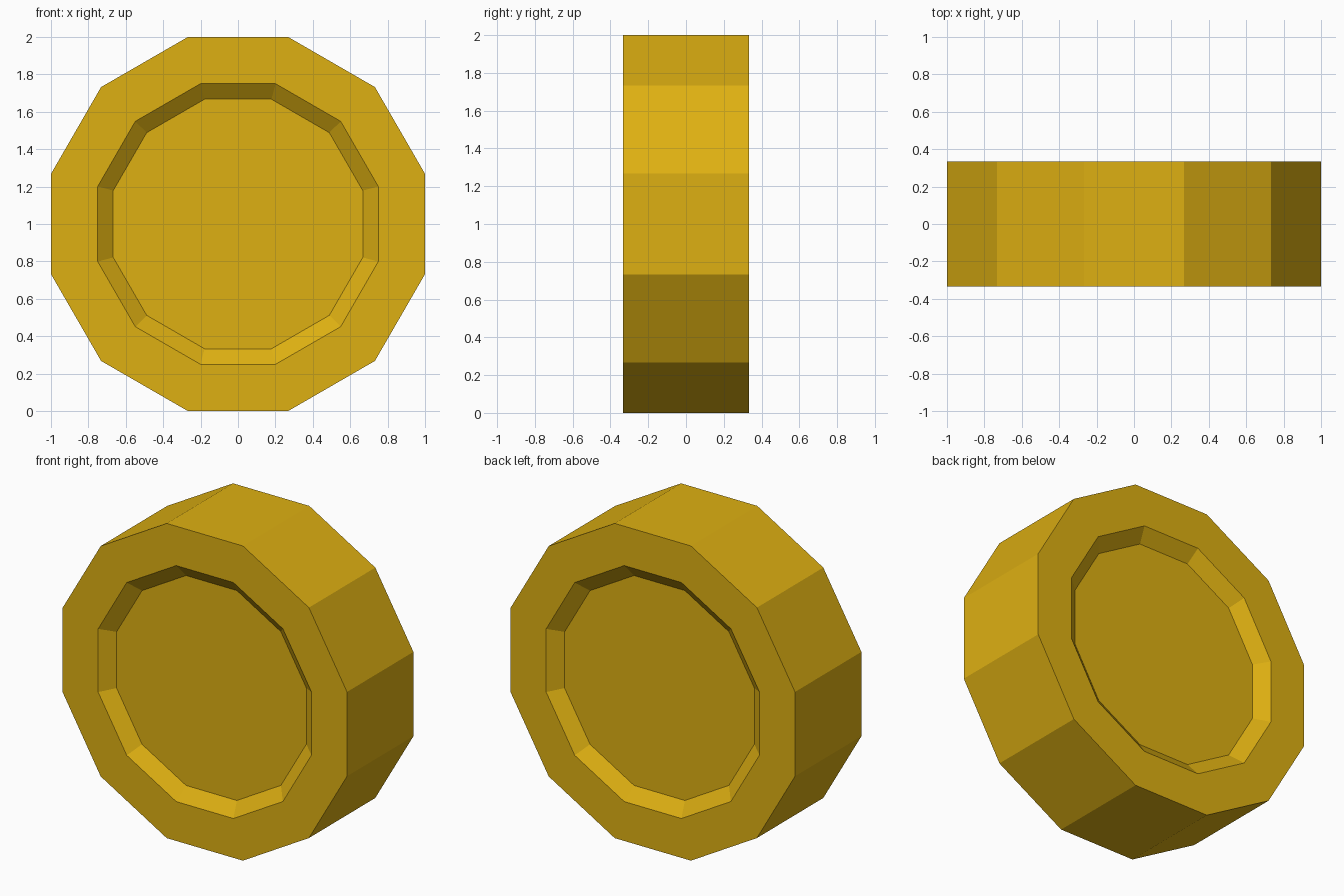
import bpy, bmesh, math

if "Cube" in bpy.data.objects:
    bpy.data.objects.remove(bpy.data.objects["Cube"])

SIDES = 12
HALF = 1 / 3      # half thickness
DEPTH = 0.067     # recess depth on each face

gold = bpy.data.materials.new("gold yellow")
gold.diffuse_color = (0.73, 0.434, 0.006, 1)
gold.use_nodes = True
gold.node_tree.nodes["Principled BSDF"].inputs["Base Color"].default_value = gold.diffuse_color

bm = bmesh.new()

def ring(apothem, y):
    """Twelve-sided ring with flats at top, bottom and sides."""
    r = apothem / math.cos(math.pi / SIDES)
    angles = [(i + 0.5) * 2 * math.pi / SIDES for i in range(SIDES)]
    return [bm.verts.new((r * math.cos(a), y, 1 + r * math.sin(a))) for a in angles]

# profile from front recess floor, around the rim, to back recess floor
profile = [(0.667, -HALF + DEPTH), (0.75, -HALF), (1, -HALF),
           (1, HALF), (0.75, HALF), (0.667, HALF - DEPTH)]
rings = [ring(a, y) for a, y in profile]
for p, q in zip(rings, rings[1:]):
    for i in range(SIDES):
        j = (i + 1) % SIDES
        bm.faces.new((p[i], p[j], q[j], q[i]))
# recessed floors
bm.faces.new(rings[0])
bm.faces.new(rings[-1])
bmesh.ops.recalc_face_normals(bm, faces=bm.faces)

mesh = bpy.data.meshes.new("recessed_disc")
bm.to_mesh(mesh)
bm.free()
mesh.materials.append(gold)
disc = bpy.data.objects.new("recessed_disc", mesh)
bpy.context.collection.objects.link(disc)
